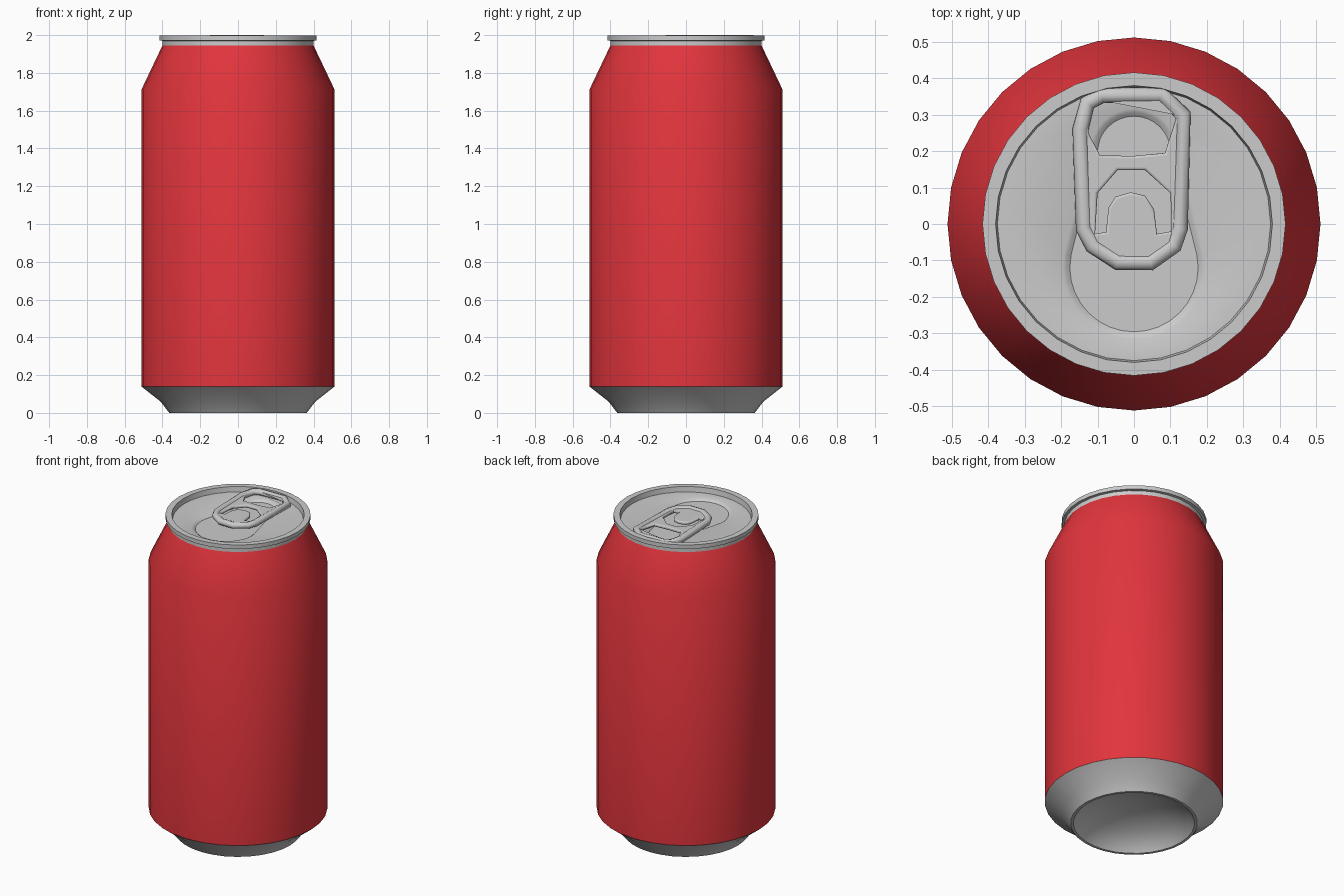
import bpy, math

if "Cube" in bpy.data.objects:
    bpy.data.objects.remove(bpy.data.objects["Cube"])

N = 32
ANGLES = [2 * math.pi * i / N for i in range(N)]


def ring(r, z):
    return [(r * math.cos(a), r * math.sin(a), z) for a in ANGLES]


def teardrop(grow, z):
    # outline around a small back circle and a large front circle
    pts = []
    for a in ANGLES:
        cy, r = max(((0.195, 0.115), (-0.12, 0.19)),
                    key=lambda c: c[0] * math.sin(a) + c[1])
        pts.append(((r + grow) * math.cos(a), cy + (r + grow) * math.sin(a), z))
    return pts


def smooth(ob, angle=32):
    bpy.ops.object.select_all(action='DESELECT')
    ob.select_set(True)
    bpy.context.view_layer.objects.active = ob
    if ob.type == 'CURVE':
        bpy.ops.object.convert(target='MESH')
        ob = bpy.context.object
    bpy.ops.object.shade_smooth_by_angle(angle=math.radians(angle))
    return ob


def loft(name, loops, cap_start=False, cap_end=False):
    verts = [p for loop in loops for p in loop]
    faces = []
    for k in range(len(loops) - 1):
        for i in range(N):
            j = (i + 1) % N
            faces.append((k * N + i, k * N + j, (k + 1) * N + j, (k + 1) * N + i))
    if cap_start:
        faces.append(tuple(reversed(range(N))))
    if cap_end:
        faces.append(tuple(range((len(loops) - 1) * N, len(loops) * N)))
    me = bpy.data.meshes.new(name)
    me.from_pydata(verts, [], faces)
    ob = bpy.data.objects.new(name, me)
    bpy.context.collection.objects.link(ob)
    return smooth(ob)


def curve(name, paths, z, bevel, extrude=0.0, fill=True, scale_z=1.0):
    cu = bpy.data.curves.new(name, 'CURVE')
    cu.dimensions = '2D' if fill else '3D'
    cu.fill_mode = 'BOTH' if fill else 'FULL'
    cu.bevel_depth, cu.bevel_resolution, cu.extrude = bevel, 2, extrude
    if fill:
        cu.offset = -bevel
    for path in paths:
        sp = cu.splines.new('POLY')
        sp.points.add(len(path) - 1)
        for p, (x, y) in zip(sp.points, path):
            p.co = (x, y, 0, 1)
        sp.use_cyclic_u = True
    ob = bpy.data.objects.new(name, cu)
    bpy.context.collection.objects.link(ob)
    ob.location.z = z
    ob.scale.z = scale_z
    return smooth(ob, 50)


# painted body with sloped shoulder
body = loft("can_body", [ring(0.512, 0.14), ring(0.512, 1.71), ring(0.40, 1.945)])
red = bpy.data.materials.new("red_paint")
red.diffuse_color = (0.75, 0.035, 0.045, 1)
red.use_nodes = True
red.node_tree.nodes["Principled BSDF"].inputs["Base Color"].default_value = red.diffuse_color
body.data.materials.append(red)

# bare metal base with concave dome
loft("can_base", [ring(r, z) for r, z in (
    (0.05, 0.128), (0.15, 0.115), (0.25, 0.08), (0.32, 0.035), (0.348, 0.0),
    (0.364, 0.0), (0.41, 0.06), (0.512, 0.14))], cap_start=True)

# neck, rim and lid with the pressed teardrop recess
loft("lid", [ring(0.40, 1.945), ring(0.40, 1.97), ring(0.416, 1.972), ring(0.416, 1.997),
             ring(0.38, 1.997), ring(0.375, 1.965),
             teardrop(0.006, 1.965), teardrop(-0.004, 1.96), teardrop(-0.014, 1.952)],
     cap_end=True)

# pull tab: centre line of the rolled edge, finger hole, and curved slot
edge = [(-0.09, 0.353), (-0.128, 0.332), (-0.147, 0.26), (-0.138, -0.012),
        (-0.114, -0.06), (-0.045, -0.105), (0.045, -0.106), (0.11, -0.06),
        (0.126, -0.012), (0.135, 0.30), (0.076, 0.355)]
hole = [(-0.128, 0.31), (-0.093, 0.333), (0.08, 0.333), (0.115, 0.29),
        (0.085, 0.195), (0.0, 0.187), (-0.093, 0.188), (-0.125, 0.25)]
slot = [(-0.107, -0.027), (-0.10, 0.085), (-0.045, 0.148), (0.03, 0.148),
        (0.10, 0.085), (0.104, -0.02), (0.063, -0.027), (0.055, 0.04),
        (0.03, 0.078), (-0.01, 0.087), (-0.05, 0.075), (-0.07, 0.045), (-0.077, -0.022)]
curve("tab_plate", [edge, hole, slot], 1.98, 0.007, 0.003)
curve("tab_rolled_edge", [edge], 1.98, 0.022, fill=False, scale_z=0.9)
